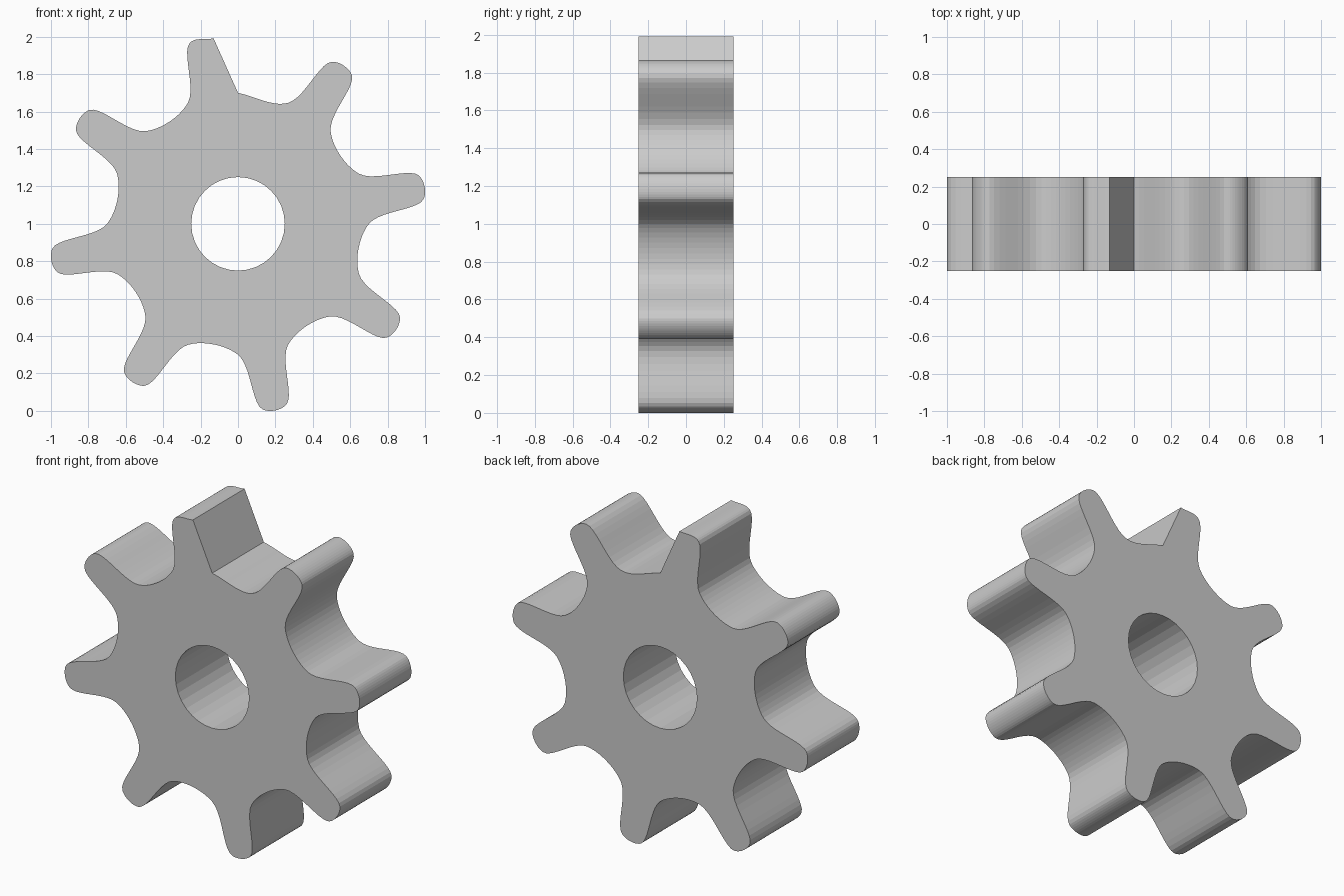
import bpy, bmesh
from math import radians, sin, cos, pi
from mathutils import Vector

if "Cube" in bpy.data.objects:
    bpy.data.objects.remove(bpy.data.objects["Cube"])

TEETH, STEPS, HOLE_SIDES = 8, 10, 32
HOLE_RADIUS, HALF_DEPTH, CENTRE_Z = 0.25, 0.25, 1.0


def polar(radius, degrees):
    a = radians(degrees)
    return Vector((radius * cos(a), radius * sin(a)))


def spline(points, steps):
    """Open centripetal Catmull-Rom curve through the points."""
    pts = [2 * points[0] - points[1]] + points + [2 * points[-1] - points[-2]]
    out = []
    for p0, p1, p2, p3 in zip(pts, pts[1:], pts[2:], pts[3:]):
        d0, d1, d2 = ((b - a).length ** 0.5 for a, b in ((p0, p1), (p1, p2), (p2, p3)))
        m1 = ((p1 - p0) / d0 - (p2 - p0) / (d0 + d1) + (p2 - p1) / d1) * d1
        m2 = ((p2 - p1) / d1 - (p3 - p1) / (d1 + d2) + (p3 - p2) / d2) * d1
        for i in range(steps):
            t = i / steps
            out.append(p1 * (2*t**3 - 3*t**2 + 1) + m1 * (t**3 - 2*t**2 + t)
                       + p2 * (3*t**2 - 2*t**3) + m2 * (t**3 - t**2))
    return out + [points[-1]]


# Gear outline: two valley points and two tip points per tooth, clockwise from
# the top; the last tip joins the start with a straight flank
anchors = []
for i in range(TEETH):
    start = 90 - i * 360 / TEETH
    for radius, turn in ((0.7, 0), (0.7, 22.5), (1.0, 30), (1.0, 37.5)):
        anchors.append(polar(radius, start - turn))
outline = spline(anchors, STEPS)

# Axle hole
hole = [polar(HOLE_RADIUS, 360 * i / HOLE_SIDES) for i in range(HOLE_SIDES)]

# Fill the face between outline and hole, then extrude it along y
bm = bmesh.new()
edges = []
for loop in (outline, hole):
    verts = [bm.verts.new((p.x, -HALF_DEPTH, p.y + CENTRE_Z)) for p in loop]
    edges += [bm.edges.new((verts[i - 1], verts[i])) for i in range(len(verts))]
bmesh.ops.triangle_fill(bm, edges=edges, use_beauty=True, use_dissolve=False)
extruded = bmesh.ops.extrude_face_region(bm, geom=bm.faces[:], use_keep_orig=True)
moved = [v for v in extruded["geom"] if isinstance(v, bmesh.types.BMVert)]
bmesh.ops.translate(bm, verts=moved, vec=(0, 2 * HALF_DEPTH, 0))
bmesh.ops.recalc_face_normals(bm, faces=bm.faces[:])

mesh = bpy.data.meshes.new("gear")
bm.to_mesh(mesh)
bm.free()
gear = bpy.data.objects.new("gear", mesh)
bpy.context.collection.objects.link(gear)
